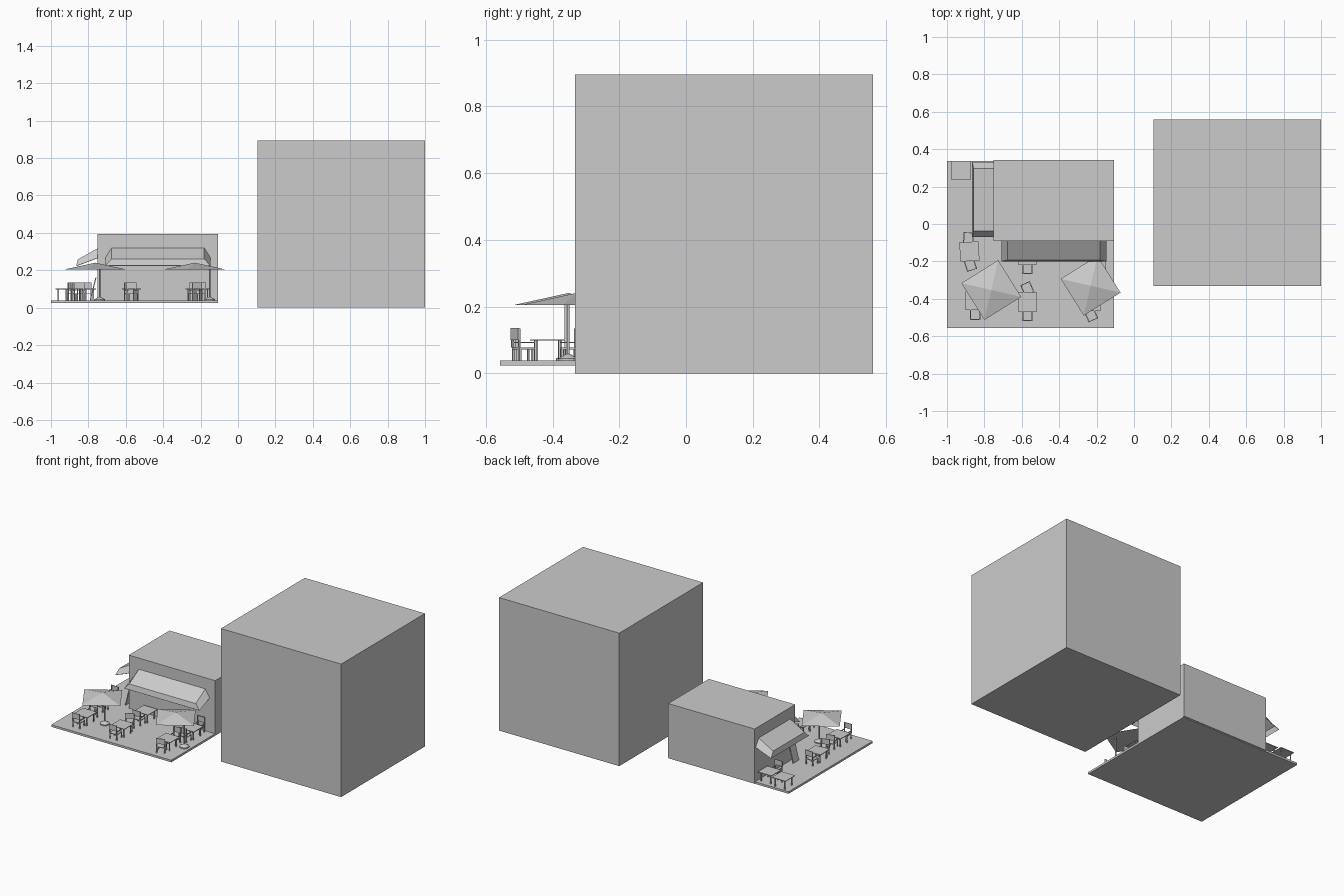
import bpy
import bmesh
from math import radians
from mathutils import Matrix, Vector

if "Cube" in bpy.data.objects:
    bpy.data.objects.remove(bpy.data.objects["Cube"])

FLOOR = 0.038


def add_box(bm, lo, hi):
    lo, hi = Vector(lo), Vector(hi)
    size = hi - lo
    mat = Matrix.Translation((lo + hi) / 2) @ Matrix.Diagonal((*size, 1))
    bmesh.ops.create_cube(bm, size=1, matrix=mat)


def mesh_from(name, bm):
    mesh = bpy.data.meshes.new(name)
    bm.to_mesh(mesh)
    bm.free()
    return mesh


def place(name, mesh, loc=(0, 0, 0), turn=0):
    ob = bpy.data.objects.new(name, mesh)
    ob.location = loc
    ob.rotation_euler.z = radians(turn)
    bpy.context.collection.objects.link(ob)
    return ob


def box(name, lo, hi):
    bm = bmesh.new()
    add_box(bm, lo, hi)
    return place(name, mesh_from(name, bm))


# Main masses
box("large_block", (0.105, -0.332, 0), (1, 0.56, 0.895))
box("terrace_slab", (-1, -0.557, 0.024), (-0.107, 0.337, FLOOR))
box("building", (-0.75, -0.09, 0.03), (-0.107, 0.342, 0.395))


def awning(name, width, depth, loc, turn):
    """Sloped canopy with skirts that flare out on three sides."""
    bm = bmesh.new()
    w, flare = width / 2, 0.033
    rows = [(w, 0, 0), (w, -depth, -0.06),
            (w + flare, -depth - 0.008, -0.095), (w + flare, 0, -0.052)]
    right = [bm.verts.new(p) for p in rows]
    left = [bm.verts.new((-x, y, z)) for x, y, z in rows]
    bm.faces.new((left[0], left[1], right[1], right[0]))
    bm.faces.new((left[1], left[2], right[2], right[1]))
    bm.faces.new(right)
    bm.faces.new(left[::-1])
    ob = place(name, mesh_from(name, bm), loc, turn)
    solid = ob.modifiers.new("cloth", 'SOLIDIFY')
    solid.thickness = 0.002
    return ob


awning("front_awning", 0.495, 0.102, (-0.428, -0.09, 0.32), 0)
awning("side_awning", 0.335, 0.107, (-0.75, 0.13, 0.318), -90)


# Parasols: shallow square canopy, pole and stepped foot
def parasol(name, x, y, pole_x, pole_y):
    bm = bmesh.new()
    bmesh.ops.create_cone(bm, cap_ends=True, segments=4, radius1=0.164, radius2=0,
                          depth=0.035, matrix=Matrix.Translation((0, 0, 0.223)))
    place(name + "_canopy", mesh_from(name + "_canopy", bm), (x, y, 0), -13)
    bm = bmesh.new()
    for r1, r2, z0, z1 in ((0.03, 0.03, FLOOR, 0.045), (0.028, 0.006, 0.045, 0.058),
                           (0.004, 0.004, 0.058, 0.215)):
        bmesh.ops.create_cone(bm, cap_ends=True, segments=12, radius1=r1, radius2=r2,
                              depth=z1 - z0, matrix=Matrix.Translation((0, 0, (z0 + z1) / 2)))
    place(name + "_pole", mesh_from(name + "_pole", bm), (pole_x, pole_y, 0))


parasol("left_parasol", -0.232, -0.33, -0.152, -0.353)
parasol("right_parasol", -0.763, -0.353, -0.74, -0.36)


# Shared table and chair meshes
def legs(bm, reach, thick, top):
    for sx in (-1, 1):
        for sy in (-1, 1):
            x, y = sx * reach, sy * reach
            add_box(bm, (x - thick, y - thick, 0), (x + thick, y + thick, top))


bm = bmesh.new()
add_box(bm, (-0.051, -0.051, 0.060), (0.051, 0.051, 0.064))
legs(bm, 0.036, 0.003, 0.06)
table_mesh = mesh_from("table", bm)

bm = bmesh.new()
add_box(bm, (-0.028, -0.028, 0.034), (0.028, 0.028, 0.039))
legs(bm, 0.025, 0.003, 0.034)
for side in (-1, 1):
    x = side * 0.025
    add_box(bm, (x - 0.003, -0.030, 0.039), (x + 0.003, -0.024, 0.097))
    add_box(bm, (x - 0.003, -0.028, 0.053), (x + 0.003, 0.02, 0.056))
add_box(bm, (-0.028, -0.032, 0.062), (0.028, -0.028, 0.098))
chair_mesh = mesh_from("chair", bm)


def dining_set(x, y, turn=0, chairs=((0, 0), (180, 0))):
    """Table with chairs; each chair is (direction around table, own twist)."""
    place("table", table_mesh, (x, y, FLOOR), turn)
    for around, twist in chairs:
        off = Matrix.Rotation(radians(around + turn), 3, 'Z') @ Vector((0, -0.07, 0))
        place("chair", chair_mesh, (x + off.x, y + off.y, FLOOR), around + turn + twist)


dining_set(-0.88, -0.147, 4, ((0, 14), (180, -8)))
dining_set(-0.57, -0.416, 0, ((0, 0), (180, 24)))
dining_set(-0.57, -0.165, 0, ((0, 0),))
dining_set(-0.85, -0.41, 0, ((0, 0), (180, 12)))
dining_set(-0.23, -0.415, 0, ((0, 24), (180, 0)))
dining_set(-0.2, -0.205)
dining_set(-0.925, 0.285, 0, ())
dining_set(-0.81, 0.27, 0, ((0, 0),))

# Board leaning on the side wall
board = box("leaning_board", (-0.003, -0.03, 0), (0.003, 0.03, 0.125))
board.location = (-0.79, -0.04, FLOOR + 0.002)
board.rotation_euler.y = radians(14)
